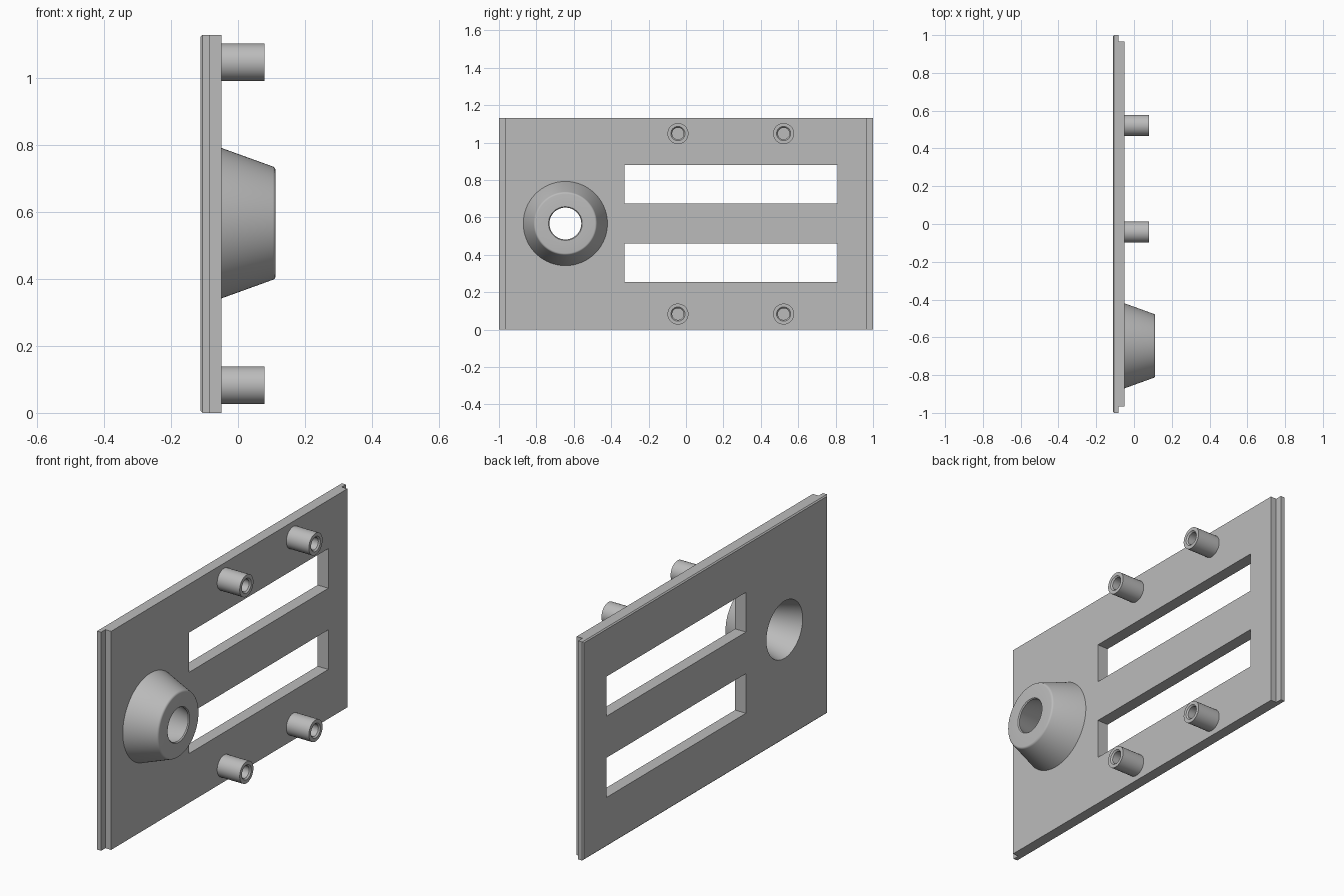
import bpy, bmesh
from math import cos, sin, pi, radians

old = bpy.data.objects.get("Cube")
if old:
    bpy.data.objects.remove(old, do_unlink=True)

grey = bpy.data.materials.new("plain grey")
grey.use_nodes = True
colour = (0.5, 0.5, 0.5, 1)
grey.diffuse_color = colour
grey.node_tree.nodes["Principled BSDF"].inputs["Base Color"].default_value = colour

BACK, FACE, HEIGHT = -0.112, -0.05, 1.13


def finish(name, bm, smooth=False):
    bmesh.ops.recalc_face_normals(bm, faces=bm.faces[:])
    mesh = bpy.data.meshes.new(name)
    bm.to_mesh(mesh)
    bm.free()
    mesh.materials.append(grey)
    obj = bpy.data.objects.new(name, mesh)
    bpy.context.collection.objects.link(obj)
    bpy.ops.object.select_all(action='DESELECT')
    obj.select_set(True)
    bpy.context.view_layer.objects.active = obj
    if smooth:
        bpy.ops.object.shade_smooth_by_angle(angle=radians(30))
    return obj


def lathe(name, profile, y, z, n=64, closed=False):
    """Turn (x, radius) points around an axis along x; radius 0 closes to a disc."""
    bm = bmesh.new()
    rings = [[bm.verts.new((x, y + r * cos(2 * pi * i / n), z + r * sin(2 * pi * i / n)))
              for i in range(n)] for x, r in profile]
    pairs = list(zip(rings, rings[1:]))
    if closed:
        pairs.append((rings[-1], rings[0]))
    for a, b in pairs:
        for i in range(n):
            j = (i + 1) % n
            bm.faces.new((a[i], a[j], b[j], b[i]))
    if not closed:
        bm.faces.new(rings[0])
        bm.faces.new(rings[-1])
    return finish(name, bm, True)


def box(name, x, y, z):
    bm = bmesh.new()
    bmesh.ops.create_cube(bm, size=1)
    for v in bm.verts:
        v.co = [lo if c < 0 else hi for c, (lo, hi) in zip(v.co, (x, y, z))]
    return finish(name, bm)


# Panel with a thin lip at both ends and a fine chamfer around the back
bm = bmesh.new()
half = [(BACK, 1), (-0.083, 1), (-0.083, 0.965), (FACE, 0.965)]
outline = half + [(x, -y) for x, y in reversed(half)]
base = bm.faces.new([bm.verts.new((x, y, 0)) for x, y in outline])
top = bmesh.ops.extrude_face_region(bm, geom=[base])
bmesh.ops.translate(bm, vec=(0, 0, HEIGHT),
                    verts=[g for g in top["geom"] if isinstance(g, bmesh.types.BMVert)])
rim = [e for e in bm.edges if all(abs(v.co.x - BACK) < 1e-5 for v in e.verts)]
bmesh.ops.bevel(bm, geom=rim, offset=0.006, segments=1, affect='EDGES')
panel = finish("panel", bm)

# Openings: two slots and the tapered bore
BOSS_Y, BOSS_Z = -0.645, 0.567


def bore(x):
    return 0.148 - 0.287 * (x - BACK)


cutters = [box("slot_cutter", (-0.3, 0.3), (-0.33, 0.81), (z, z + 0.205)) for z in (0.255, 0.675)]
cutters.append(lathe("bore_cutter", [(x, bore(x)) for x in (-0.2, 0.05)], BOSS_Y, BOSS_Z))
for cutter in cutters:
    cut = panel.modifiers.new("opening", 'BOOLEAN')
    cut.operation, cut.object, cut.solver = 'DIFFERENCE', cutter, 'EXACT'
    bpy.ops.object.select_all(action='DESELECT')
    panel.select_set(True)
    bpy.context.view_layer.objects.active = panel
    bpy.ops.object.modifier_apply(modifier=cut.name)
    bpy.data.objects.remove(cutter, do_unlink=True)
bpy.ops.object.shade_smooth_by_angle(angle=radians(25))

# Hollow conical boss with rounded front rim
rim_arc = [(0.1 + 0.012 * sin(a), 0.158 + 0.012 * cos(a))
           for a in [radians(20 + 17.5 * k) for k in range(5)]]
lathe("conical_boss",
      [(FACE, 0.225)] + rim_arc + [(0.112, 0.09), (0.107, bore(0.107)), (FACE, bore(FACE))],
      BOSS_Y, BOSS_Z, n=96, closed=True)

# Four standoffs with blind, chamfered screw holes
for side, y in (("front", -0.043), ("back", 0.522)):
    for level, z in (("lower", 0.083), ("upper", HEIGHT - 0.082)):
        lathe(f"{level}_{side}_standoff",
              [(FACE - 0.005, 0.056), (0.079, 0.056), (0.079, 0.038), (0.072, 0.031), (-0.04, 0.031)],
              y, z, n=48)
